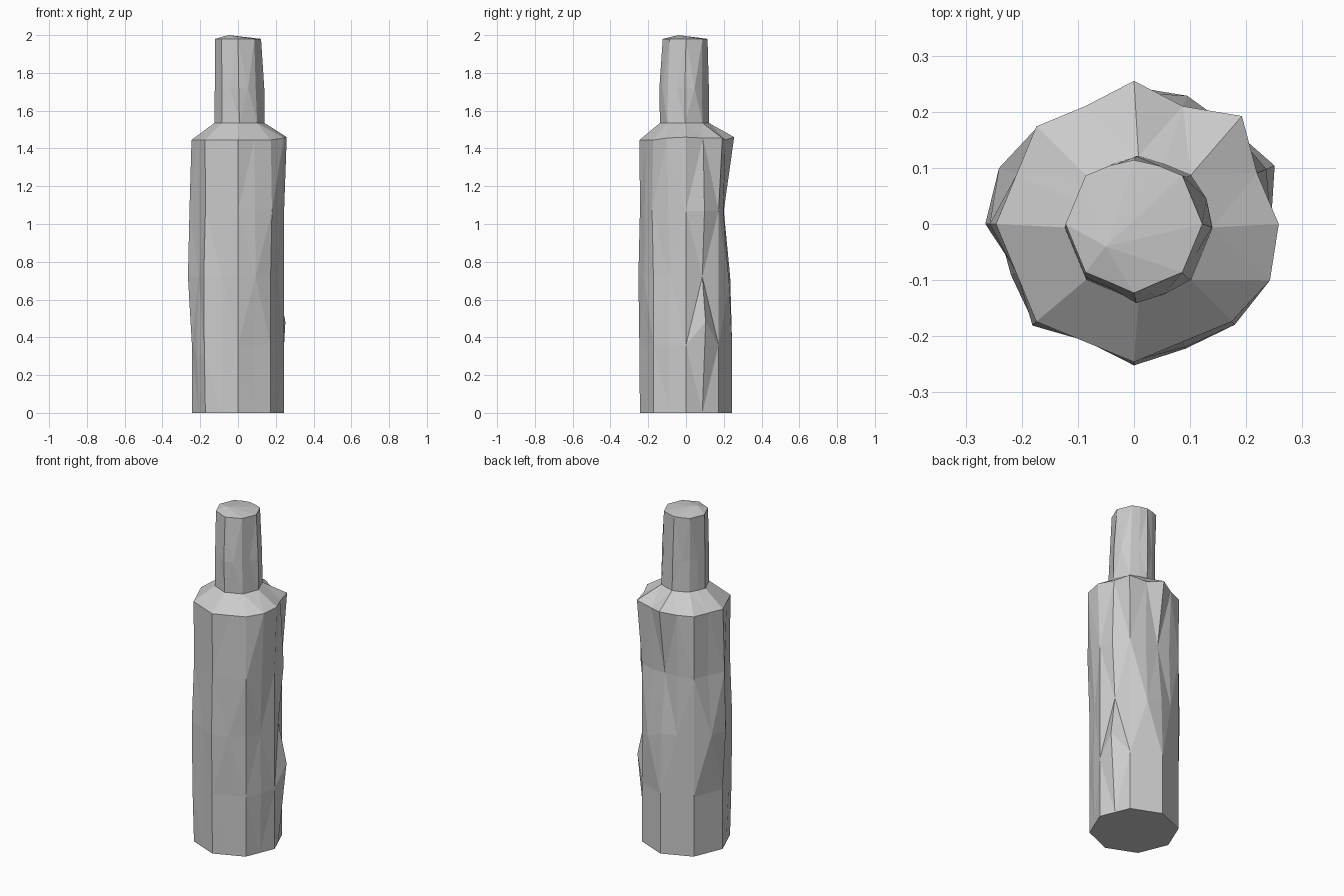
import bpy, bmesh
from math import cos, sin, pi

if "Cube" in bpy.data.objects:
    bpy.data.objects.remove(bpy.data.objects["Cube"])

N = 16  # eight corners plus a midpoint on each flat side


def ring(bm, z, r, bumps=None, cx=0, cy=0):
    """Octagon with edge midpoints; bumps = {column: (radial offset, z offset)}."""
    verts = []
    for k in range(N):
        dr, dz = (bumps or {}).get(k, (0, 0))
        rad = (r if k % 2 == 0 else r * cos(pi / 8)) + dr
        a = k * 2 * pi / N
        verts.append(bm.verts.new((cx + rad * cos(a), cy + rad * sin(a), z + dz)))
    return verts


def bridge(bm, lower, upper, flip):
    """Join two rings with triangles, alternating the diagonals."""
    for k in range(N):
        j = (k + 1) % N
        a, b, c, d = lower[k], lower[j], upper[j], upper[k]
        if (k + flip) % 2:
            bm.faces.new((a, b, c)); bm.faces.new((a, c, d))
        else:
            bm.faces.new((a, b, d)); bm.faces.new((b, c, d))


bm = bmesh.new()
rings = [
    # straight body with hammered dents and bulges
    ring(bm, 0, .244),
    ring(bm, .36, .244, {1: (.046, .12), 9: (.012, -.05), 10: (.008, -.05), 12: (.003, 0),
                         15: (.008, 0)}),
    ring(bm, .72, .244, {3: (.022, -.04), 4: (-.01, 0), 7: (.035, 0), 8: (.021, 0),
                         10: (.012, 0), 12: (.008, 0), 13: (.015, 0)}),
    ring(bm, 1.07, .244, {1: (.03, 0), 3: (-.012, 0), 4: (-.044, 0), 5: (-.01, 0),
                          8: (.013, 0), 13: (.012, 0), 14: (.01, 0), 15: (.02, .05)}),
    # shoulder
    ring(bm, 1.445, .246, {0: (.012, .015), 1: (.01, .01), 2: (.026, .01), 4: (.009, .015),
                           15: (.035, .01)}),
    # neck
    ring(bm, 1.535, .132, {4: (-.005, 0), 6: (-.006, 0)}, .008, -.006),
    ring(bm, 1.72, .127, {0: (.008, 0), 1: (.018, 0), 12: (.008, 0), 13: (.012, 0),
                          6: (-.006, 0)}, .004, -.006),
    ring(bm, 1.98, .122, {4: (-.008, 0), 12: (.001, 0)}),
]
for i in range(len(rings) - 1):
    bridge(bm, rings[i], rings[i + 1], i)

# flat base and slightly uneven top
bm.faces.new(rings[0][::-1])
peak = bm.verts.new((-.05, -.04, 2.0))
for k in range(N):
    bm.faces.new((rings[-1][k], rings[-1][(k + 1) % N], peak))

bmesh.ops.recalc_face_normals(bm, faces=bm.faces)
mesh = bpy.data.meshes.new("bottle")
bm.to_mesh(mesh)
bm.free()
bpy.context.collection.objects.link(bpy.data.objects.new("bottle", mesh))
